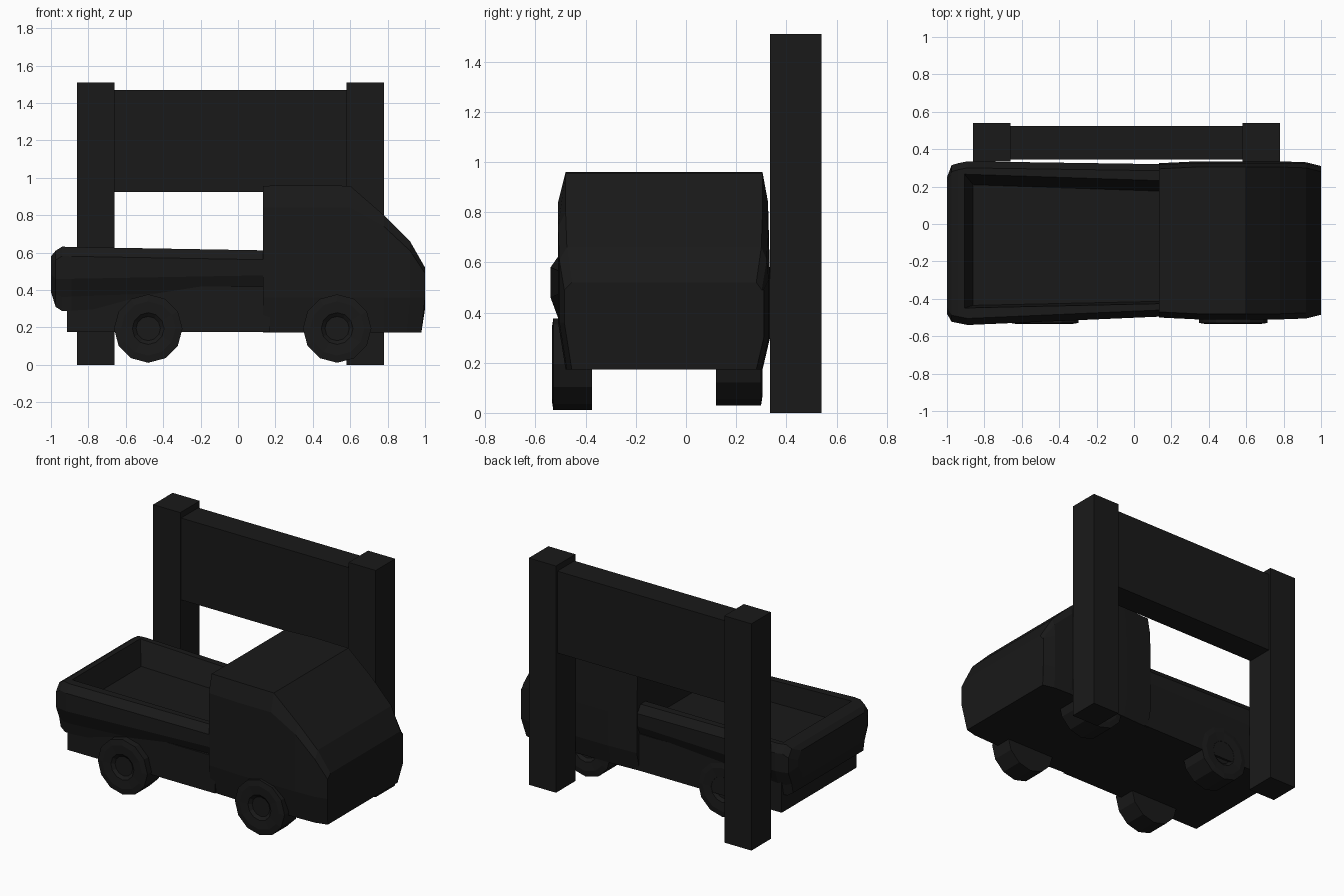
import bpy, bmesh, math

if "Cube" in bpy.data.objects:
    bpy.data.objects.remove(bpy.data.objects["Cube"])

black = bpy.data.materials.new("black")
black.diffuse_color = (0.01, 0.01, 0.01, 1)
black.use_nodes = True
black.node_tree.nodes["Principled BSDF"].inputs["Base Color"].default_value = black.diffuse_color


def make(name, bm):
    bmesh.ops.recalc_face_normals(bm, faces=bm.faces)
    me = bpy.data.meshes.new(name)
    bm.to_mesh(me)
    bm.free()
    me.materials.append(black)
    ob = bpy.data.objects.new(name, me)
    bpy.context.collection.objects.link(ob)
    return ob


def loft(name, sections):
    """Skin equal-length closed rings of points and cap both ends."""
    bm = bmesh.new()
    rings = [[bm.verts.new(p) for p in s] for s in sections]
    n = len(rings[0])
    for a, b in zip(rings, rings[1:]):
        for i in range(n):
            j = (i + 1) % n
            bm.faces.new((a[i], a[j], b[j], b[i]))
    bm.faces.new(rings[0][::-1])
    bm.faces.new(rings[-1])
    return make(name, bm)


def box(name, x0, x1, y0, y1, z0, z1):
    ring = lambda x: [(x, y0, z0), (x, y1, z0), (x, y1, z1), (x, y0, z1)]
    return loft(name, [ring(x0), ring(x1)])


# Sign frame behind the truck
box("left_post", -0.86, -0.66, 0.335, 0.54, 0, 1.51)
box("right_post", 0.58, 0.78, 0.335, 0.54, 0, 1.51)
box("sign_board", -0.66, 0.58, 0.345, 0.525, 0.925, 1.47)


# Cab: side profile swept along x, with slightly bulging flanks
def cab_ring(x, top, shoulder, inset, x_low):
    left, right = -0.51 + inset, 0.335 - inset
    return [(x_low, left + 0.03, 0.172), (x_low, right - 0.03, 0.172),
            (x, right, 0.30), (x, right, min(0.53, shoulder)),
            (x, right - 0.008, shoulder), (x, right - 0.03, top),
            (x, left + 0.03, top), (x, left, shoulder),
            (x, left, min(0.53, shoulder)), (x, left, 0.36)]


loft("cab", [cab_ring(0.135, 0.957, 0.84, 0.01, 0.135),
             cab_ring(0.34, 0.96, 0.84, 0, 0.34),
             cab_ring(0.60, 0.957, 0.84, 0, 0.60),
             cab_ring(0.78, 0.80, 0.74, 0, 0.78),
             cab_ring(0.92, 0.66, 0.61, 0.005, 0.90),
             cab_ring(1.0, 0.52, 0.49, 0.025, 0.98)])

# Chassis under the bed
box("chassis", -0.915, 0.17, -0.485, 0.30, 0.175, 0.42)


# Cargo bed with chamfered outer walls
def bed_ring(x, left, right, low, high):
    h = high - low
    c = 0.035
    return [(x, left + 0.05, low), (x, right - 0.05, low),
            (x, right - c, low + 0.22 * h), (x, right, low + 0.5 * h),
            (x, right, high - 0.05), (x, right - c, high),
            (x, left + c, high), (x, left, high - 0.05),
            (x, left, low + 0.5 * h), (x, left + c, low + 0.22 * h)]


bed = loft("cargo_bed", [bed_ring(-1.0, -0.48, 0.25, 0.39, 0.58),
                         bed_ring(-0.975, -0.523, 0.315, 0.31, 0.61),
                         bed_ring(-0.94, -0.53, 0.325, 0.287, 0.632),
                         bed_ring(-0.89, -0.54, 0.335, 0.29, 0.63),
                         bed_ring(0.14, -0.495, 0.32, 0.345, 0.612)])


# Hollow out the bed with a tapered cutter
def cut_ring(z, grow):
    return [(-0.86 - grow, -0.435 - 0.3 * grow, z), (0.3, -0.41 - 0.3 * grow, z),
            (0.3, 0.17 + 1.4 * grow, z), (-0.86 - grow, 0.21 + 1.2 * grow, z)]


cutter = loft("bed_cutter", [cut_ring(0.48, 0), cut_ring(0.64, 0.05)])
mod = bed.modifiers.new("hollow", "BOOLEAN")
mod.operation = "DIFFERENCE"
mod.solver = "EXACT"
mod.object = cutter
cutter.hide_render = True
bpy.context.view_layer.objects.active = bed
bpy.ops.object.modifier_apply(modifier=mod.name)
bpy.data.objects.remove(cutter)


# Wheels: twelve-sided, with a recessed hub on the outer face
def wheel(name, x, z, outer, inner):
    s = 1 if inner > outer else -1
    profile = [(0.065, outer + s * 0.02), (0.085, outer + s * 0.004),
               (0.145, outer), (0.183, outer + s * 0.006), (0.183, inner)]
    rings = []
    for r, y in profile:
        rings.append([(x + r * math.sin(k * math.pi / 6), y,
                       z - r * math.cos(k * math.pi / 6)) for k in range(12)])
    loft(name, rings)


for label, x in (("rear", -0.48), ("front", 0.53)):
    wheel(label + "_near_wheel", x, 0.194, -0.535, -0.375)
    wheel(label + "_far_wheel", x, 0.212, 0.305, 0.12)
